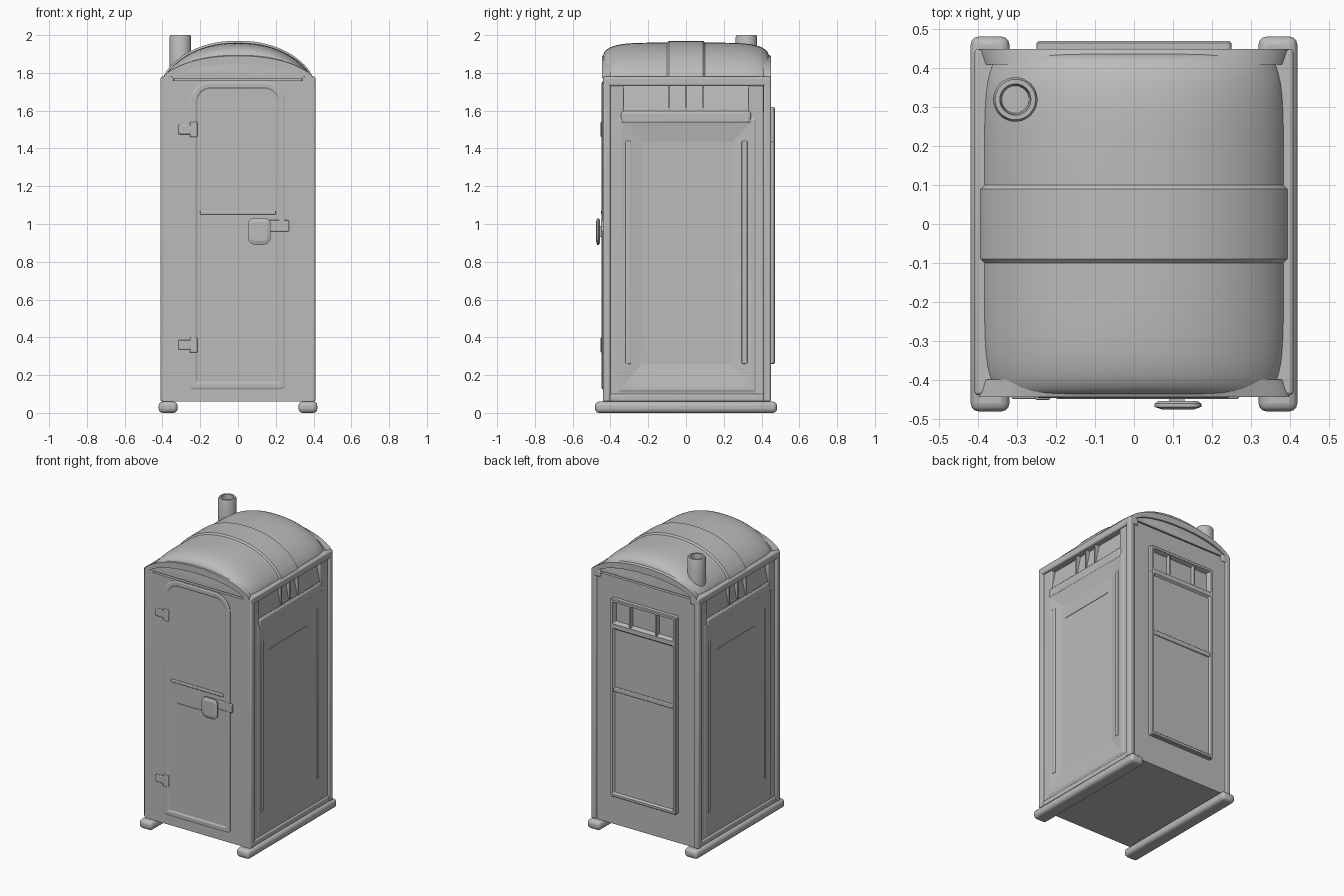
import bpy, bmesh
from math import sin, cos, pi, tau, radians

if "Cube" in bpy.data.objects:
    bpy.data.objects.remove(bpy.data.objects["Cube"])

grey = bpy.data.materials.new("plain_grey")
grey.use_nodes = True
colour = (0.5, 0.5, 0.5, 1)
grey.diffuse_color = colour
grey.node_tree.nodes["Principled BSDF"].inputs["Base Color"].default_value = colour

# Main dimensions shared by the parts
SIDE, FRONT, BACK = 0.41, -0.44, 0.45
EAVE, FLOOR, SILL = 1.77, 0.06, 1.6
CORE = 0.34
POST = 0.04
LIP = 0.01


def finish(name, bm, bevel=0, angle=30):
    bmesh.ops.recalc_face_normals(bm, faces=bm.faces)
    mesh = bpy.data.meshes.new(name)
    bm.to_mesh(mesh)
    bm.free()
    mesh.materials.append(grey)
    obj = bpy.data.objects.new(name, mesh)
    bpy.context.collection.objects.link(obj)
    bpy.ops.object.select_all(action="DESELECT")
    obj.select_set(True)
    bpy.context.view_layer.objects.active = obj
    bpy.ops.object.shade_smooth_by_angle(angle=radians(angle))
    if bevel:
        modifier = obj.modifiers.new("soft_edges", "BEVEL")
        modifier.width, modifier.segments = bevel, 3


def box(name, x, y, z, bevel=0):
    """Box from a (low, high) pair on each axis."""
    bm = bmesh.new()
    bmesh.ops.create_cube(bm, size=1)
    for vert in bm.verts:
        vert.co = [span[c > 0] for c, span in zip(vert.co, (x, y, z))]
    finish(name, bm, bevel)


def around(middle, half):
    return (middle - half, middle + half)


def loft(name, loops, angle=30):
    """Skin a row of matching loops and cap both ends."""
    bm = bmesh.new()
    rows = [[bm.verts.new(point) for point in loop] for loop in loops]
    bm.faces.new(rows[0])
    bm.faces.new(rows[-1])
    for a, b in zip(rows, rows[1:]):
        for i in range(len(a)):
            bm.faces.new((a[i - 1], a[i], b[i], b[i - 1]))
    finish(name, bm, angle=angle)


def outline(u, v, top, bottom, steps=6):
    """Rectangle with rounded upper and lower corners."""
    points = []
    for quarter in range(4):
        radius = top if quarter < 2 else bottom
        centre_u = u[0] + radius if quarter in (1, 2) else u[1] - radius
        centre_v = v[1] - radius if quarter < 2 else v[0] + radius
        for i in range(steps + 1):
            angle = (quarter + i / steps) * pi / 2
            points.append((centre_u + radius * cos(angle), centre_v + radius * sin(angle)))
    return points


def panel(name, place, u, v, steps, top=LIP, bottom=LIP, splay=1):
    """Moulded panel: nested outlines given as (inset, depth) steps."""
    loops = []
    for inset, depth in steps:
        width = (u[0] + inset, u[1] - inset)
        height = (v[0] + inset * splay, v[1] - inset)
        corners = [max(radius - inset, LIP / 2) for radius in (top, bottom)]
        loops.append([place(a, b, depth) for a, b in outline(width, height, *corners)])
    loft(name, loops, angle=5)


def facing_front(u, v, depth):
    return (u, FRONT - depth, v)


def facing_back(u, v, depth):
    return (u, BACK + depth, v)


def arch(y, width, rise, steps=32):
    """Flattened arch standing on the eaves."""
    points = []
    for i in range(steps + 1):
        t = cos(pi * i / steps)
        points.append((width * t, y, EAVE + rise * max(0, 1 - abs(t) ** 2.2) ** 0.7))
    return points


# Cabin core, floor, end walls and arched gables
box("cabin_core", (-CORE, CORE), (FRONT + POST, BACK - POST), (FLOOR, EAVE))
box("floor", (-SIDE + LIP, SIDE - LIP), (FRONT + LIP, BACK - LIP), (FLOOR, FLOOR + LIP))
for name, face, inner, sunk in (("front", FRONT, FRONT + POST, LIP / 2),
                                ("back", BACK - LIP, BACK - POST, -LIP)):
    box(name + "_wall", (-0.4, 0.4), sorted((face, inner)), (FLOOR, EAVE - LIP))
    loft(name + "_gable", [arch(y, 0.385, 0.09) for y in (face + sunk, inner)])

# Roof shell with rounded ends and a raised middle band
shell = []
for i in range(33):
    t = -cos(pi * i / 32)
    shell.append(arch(0.438 * t, 0.387 - 0.035 * t ** 8, 0.12 + 0.07 * (1 - t ** 6) ** 0.5))
loft("roof_shell", shell)
loft("roof_band", [arch(y, 0.387 + grow, 0.19 + grow)
                   for y, grow in ((-0.1, 0), (-0.09, LIP), (0.09, LIP), (0.1, 0))])

# Arched rims at both ends of the roof
for name, face, inner in (("front_rim", FRONT - LIP / 2, FRONT + POST), ("back_rim", BACK, BACK - POST)):
    sections = (arch(face, 0.36, 0.075), arch(face, 0.4, 0.12),
                arch(inner, 0.385, 0.14), arch(inner, 0.36, 0.075))
    loft(name, list(zip(*sections)))

for side, label in ((1, "left"), (-1, "right")):
    def span(inner, outer):
        return tuple(sorted((side * inner, side * outer)))

    def facing_side(u, v, depth):
        return (side * (SIDE + depth), u, v)

    # Eave, base rail, corner posts and skid
    box(label + "_eave", span(CORE, SIDE), (FRONT, BACK), (EAVE - POST, EAVE + LIP), LIP)
    box(label + "_base_rail", span(CORE, SIDE - LIP / 2), (FRONT + LIP, BACK - LIP), (FLOOR, 0.1), LIP)
    for end, y in (("front", (FRONT, FRONT + POST)), ("back", (BACK - POST, BACK))):
        box(f"{label}_{end}_post", span(SIDE - POST, SIDE), y, (FLOOR, EAVE - LIP), LIP)
    box(label + "_skid", span(0.32, 0.42), around(0, 0.482), (0, 0.06), 0.022)

    # Shallow moulded side panel with a splayed frame and upright ribs
    panel(label + "_side_panel", facing_side, (FRONT + POST, BACK - POST), (FLOOR, SILL), [
        (0, CORE - SIDE), (0, -0.015), (POST, -0.015), (0.05, -LIP), (0.065, -LIP),
        (0.165, -0.025)], splay=1.2)
    for y in (-0.305, 0.31):
        box(label + "_panel_rib", span(CORE, SIDE - LIP), around(y, 0.015), (0.26, 1.44), LIP / 2)
    box(label + "_panel_crease", span(CORE, SIDE - 0.022), around(0, 0.2), around(1.34, LIP / 2))

    # Sloping vent with a sill, end cheeks and fins
    slope = ((CORE, SILL - LIP), (0.39, SILL - LIP), (0.39, SILL), (0.355, EAVE), (CORE, EAVE))
    loft(label + "_vent_slope", [[(side * x, y, z) for x, z in slope]
                                 for y in (FRONT + POST, BACK - POST)])
    box(label + "_vent_sill", span(CORE, SIDE - LIP / 2), around(0, 0.345), (SILL - 0.07, SILL), 0.016)
    for y in (-0.37, 0.37):
        box(label + "_vent_cheek", span(CORE, 0.395), around(y, POST), (SILL - LIP, EAVE), LIP / 2)
    for y in (-0.09, 0, 0.09):
        box(label + "_vent_fin", span(CORE, 0.395), around(y, LIP / 2), (SILL - LIP, EAVE - LIP))

# Front door with rounded top, frame, ribs and latch
sunk = FRONT + LIP
panel("door", facing_front, (-0.255, 0.25), (0.125, 1.755), [
    (0, -POST), (0, 0.003), (LIP, 0.007), (0.03, 0.007), (POST, 0.001)], top=0.11, bottom=0.02)
box("door_upper_rib", around(0, 0.2), (FRONT - LIP, sunk), around(1.06, LIP), LIP / 2)
box("door_lower_rib", (-0.15, 0.05), (FRONT - LIP / 2, sunk), around(0.91, LIP / 2))
box("door_latch", (0.15, 0.27), (FRONT - LIP, sunk), around(0.99, 0.03), LIP / 2)
box("handle_stem", around(0.11, 0.02), (FRONT - 0.03, sunk), around(0.96, 0.03))
panel("door_handle", facing_front, (0.053, 0.173), (0.89, 1.03), [
    (LIP, 0.015), (0, 0.022), (0, 0.03), (0.02, 0.037)], top=0.03, bottom=POST)
for z in (0.36, 1.5):
    box("hinge_plate", (-0.315, -0.25), (FRONT - LIP, sunk), around(z, 0.025), LIP / 2)
    box("hinge_knuckle", (-0.255, -0.215), (FRONT - 0.012, sunk), around(z, POST), LIP / 2)

# Raised back panel: lower field with a rib, upper vent with bars
width = around(0, 0.25)
for name, height, depth in (("back_panel", (0.26, 1.44), 0.008), ("back_vent", (1.43, 1.62), -LIP)):
    panel(name, facing_back, width, height, [
        (0, -POST), (0, 0.015), (LIP / 2, 0.02), (0.02, 0.02), (0.03, depth)])
box("back_rib", around(0, 0.225), (BACK, BACK + 0.02), around(1, 0.015), LIP / 2)
for x in (-0.1, 0.1):
    box("back_vent_bar", around(x, LIP / 2), (BACK - POST, BACK + 0.018), (1.44, 1.61))

# Hollow vent pipe
pipe = ((0.057, EAVE), (0.057, 1.99), (0.052, 2), (0.04, 2), (0.035, 1.9))
loft("vent_pipe", [[(r * cos(tau * i / 32) - 0.305, r * sin(tau * i / 32) + 0.32, z)
                    for i in range(32)] for r, z in pipe])
